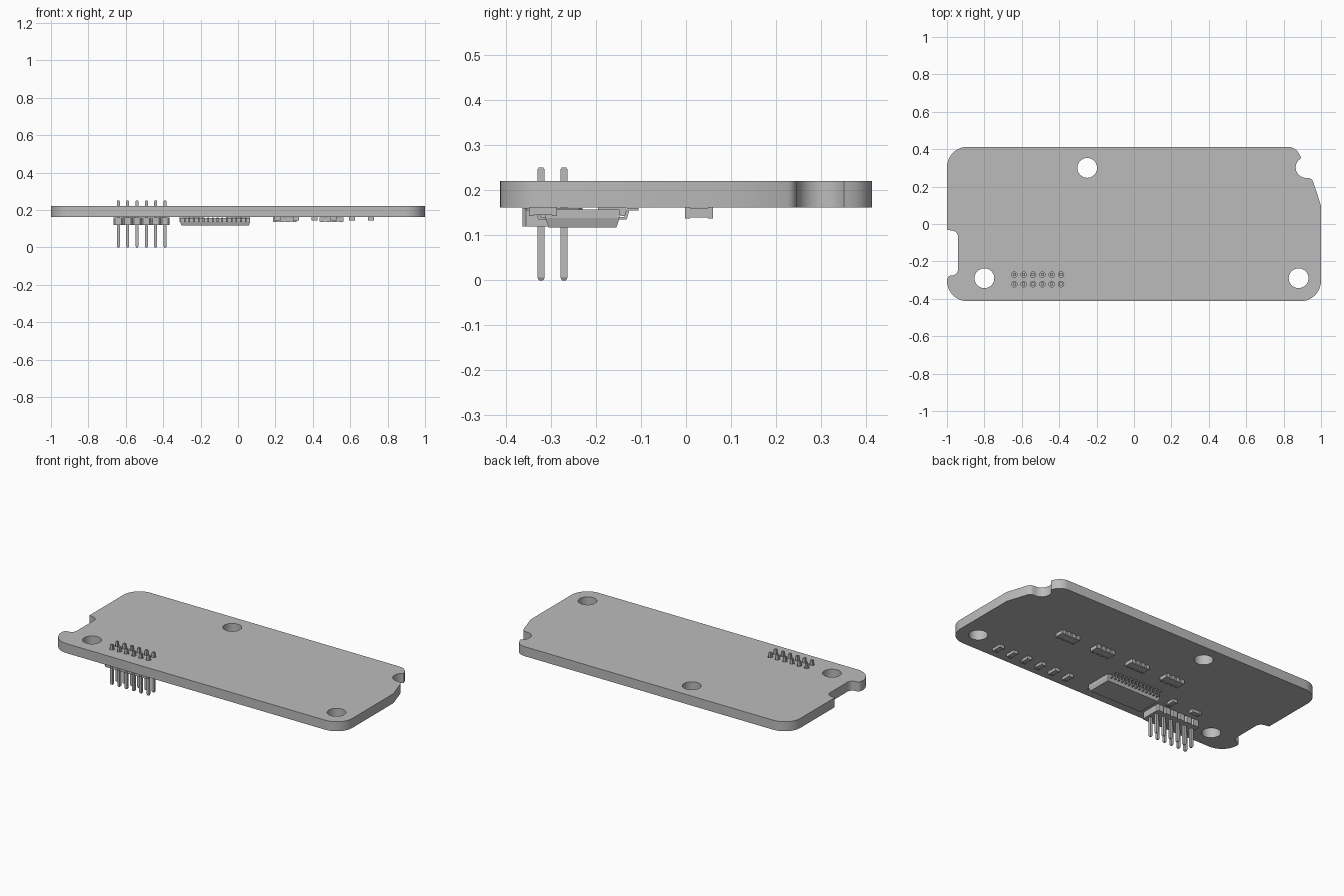
import bpy
import bmesh
from math import sin, cos, radians, tau
from mathutils import Matrix, Vector

if "Cube" in bpy.data.objects:
    bpy.data.objects.remove(bpy.data.objects["Cube"], do_unlink=True)

GREY = (0.5, 0.5, 0.5, 1)
mat = bpy.data.materials.new("plain grey")
mat.use_nodes = True
mat.diffuse_color = GREY
mat.node_tree.nodes["Principled BSDF"].inputs["Base Color"].default_value = GREY

BOTTOM, TOP = 0.162, 0.221      # board faces
PIN_X = [-0.64 + 0.05 * i for i in range(6)]
PIN_Y = [-0.322, -0.271]


def add_object(name, bm):
    bmesh.ops.recalc_face_normals(bm, faces=bm.faces)
    mesh = bpy.data.meshes.new(name)
    bm.to_mesh(mesh)
    bm.free()
    ob = bpy.data.objects.new(name, mesh)
    bpy.context.collection.objects.link(ob)
    mesh.materials.append(mat)
    return ob


def box(bm, x, y, z, taper=1.0):
    """Box from (min, max) pairs; taper shrinks the underside."""
    lo, hi = Vector((x[0], y[0], z[0])), Vector((x[1], y[1], z[1]))
    m = Matrix.Translation((lo + hi) / 2) @ Matrix.Diagonal((*(hi - lo), 1))
    verts = bmesh.ops.create_cube(bm, size=1)["verts"]
    for v in verts:
        if v.co.z < 0:
            v.co.x *= 1 - (1 - taper) * (hi.y - lo.y) / (hi.x - lo.x)
            v.co.y *= taper
    bmesh.ops.transform(bm, matrix=m, verts=verts)


def prism(bm, points, offset):
    """Extrude a flat polygon along the offset."""
    face = bm.faces.new([bm.verts.new(p) for p in points])
    ext = bmesh.ops.extrude_face_region(bm, geom=[face])["geom"]
    bmesh.ops.translate(bm, vec=offset,
                        verts=[g for g in ext if isinstance(g, bmesh.types.BMVert)])


def arc(cx, cy, r, a0, a1, n=10):
    angles = [radians(a0 + (a1 - a0) * i / n) for i in range(n + 1)]
    return [(cx + r * cos(a), cy + r * sin(a)) for a in angles]


# circuit board: outline and drilled holes as one filled flat curve
outline = (arc(-0.89, 0.303, 0.11, 180, 90)
           + arc(0.82, 0.34, 0.073, 90, 20, 6)
           + arc(0.92, 0.302, 0.056, 118, 270, 10)
           + arc(0.93, 0.216, 0.03, 80, 20, 4)
           + [(1, 0.097)]
           + arc(0.89, -0.303, 0.11, 0, -90)
           + arc(-0.89, -0.303, 0.11, 270, 180)
           + arc(-0.972, -0.302, 0.028, 160, 90, 4)
           + arc(-0.975, -0.24, 0.035, -90, 0, 5)
           + arc(-0.975, -0.07, 0.035, 0, 90, 5)
           + [(-1, -0.03)])


def circle(x, y, r, n):
    return [(x + r * cos(tau * i / n), y + r * sin(tau * i / n)) for i in range(n)]


loops = [outline]
loops += [circle(x, y, 0.053, 32) for x, y in [(-0.8, -0.29), (-0.25, 0.3), (0.88, -0.29)]]
loops += [circle(x, y, 0.015, 12) for x in PIN_X for y in PIN_Y]
curve = bpy.data.curves.new("circuit_board", "CURVE")
curve.dimensions = '2D'
curve.fill_mode = 'BOTH'
curve.extrude = (TOP - BOTTOM) / 2
for pts in loops:
    spline = curve.splines.new('POLY')
    spline.points.add(len(pts) - 1)
    for p, (x, y) in zip(spline.points, pts):
        p.co = (x, y, 0, 1)
    spline.use_cyclic_u = True
temp = bpy.data.objects.new("board_curve", curve)
bpy.context.collection.objects.link(temp)
bpy.context.view_layer.update()
mesh = bpy.data.meshes.new_from_object(
    temp.evaluated_get(bpy.context.evaluated_depsgraph_get()))
bm = bmesh.new()
bm.from_mesh(mesh)
bpy.data.objects.remove(temp, do_unlink=True)
bpy.data.meshes.remove(mesh)
bmesh.ops.remove_doubles(bm, verts=bm.verts, dist=0.0001)
bmesh.ops.translate(bm, verts=bm.verts, vec=(0, 0, (TOP + BOTTOM) / 2))
board = add_object("circuit_board", bm)
if not board.data.materials[0]:
    board.data.materials[0] = mat
bpy.ops.object.select_all(action='DESELECT')
board.select_set(True)
bpy.context.view_layer.objects.active = board
bpy.ops.object.shade_smooth_by_angle(angle=radians(30))

# header housing: one chamfered cell per pin column
bm = bmesh.new()
for x in PIN_X:
    h, d, c, y = 0.025, 0.067, 0.008, sum(PIN_Y) / 2
    corner = [(h - c, d), (h, d - c)]
    ring = (corner + [(px, -py) for px, py in reversed(corner)]
            + [(-px, -py) for px, py in corner]
            + [(-px, py) for px, py in reversed(corner)])
    prism(bm, [(x + px, y + py, 0.12) for px, py in ring], (0, 0, 0.04))
add_object("header_housing", bm)

# header pins with tapered tips
bm = bmesh.new()
for x in PIN_X:
    for y in PIN_Y:
        w = 0.008
        box(bm, (x - w, x + w), (y - w, y + w), (0.006, 0.244))
        box(bm, (x - w, x + w), (y - w, y + w), (0, 0.006), 0.6)
        prism(bm, [(x - w, y - w, 0.244), (x + w, y - w, 0.244),
                   (x + w, y + w, 0.244), (x - w, y + w, 0.244)], (0, 0, 0.003))
        box(bm, (x - w * 0.7, x + w * 0.7), (y - w * 0.7, y + w * 0.7), (0.247, 0.25))
add_object("header_pins", bm)

# main chip body and its bent leads
CX, CY = -0.122, -0.23
bm = bmesh.new()
box(bm, (CX - 0.187, CX + 0.187), (CY - 0.082, CY + 0.082), (0.117, 0.138), 0.92)
box(bm, (CX - 0.187, CX + 0.187), (CY - 0.082, CY + 0.082), (0.138, 0.157))
add_object("main_chip", bm)

bm = bmesh.new()
lead = [(0.078, 0.135), (0.098, 0.135), (0.104, 0.155), (0.124, 0.155),
        (0.124, 0.161), (0.099, 0.161), (0.093, 0.141), (0.078, 0.141)]
for i in range(14):
    x = CX + (i - 6.5) * 0.0251
    for side in (-1, 1):
        prism(bm, [(x - 0.0045, CY + side * y, z) for y, z in lead], (0.009, 0, 0))
add_object("main_chip_leads", bm)

# four resistor arrays with four terminals along each long side
bm = bmesh.new()
for x in (-0.25, 0, 0.25, 0.5):
    y = 0.029
    box(bm, (x - 0.064, x + 0.064), (y - 0.025, y + 0.025), (0.139, 0.16))
    for i in range(4):
        tx = x + (i - 1.5) * 0.034
        for side in (-1, 1):
            ys = sorted((y + side * 0.02, y + side * 0.031))
            box(bm, (tx - 0.011, tx + 0.011), ys, (0.137, BOTTOM))
add_object("resistor_arrays", bm)

# small two-ended parts: a row along the front edge and two behind the header
bm = bmesh.new()
parts = [(0.21 + 0.1 * i, -0.318, False) for i in range(6)]
parts += [(-0.41, -0.165, False), (-0.58, -0.165, True)]
for x, y, turned in parts:
    def piece(a, b, w, z):
        long, wide = (a, b), (-w, w)
        dx, dy = (long, wide) if turned else (wide, long)
        box(bm, (x + dx[0], x + dx[1]), (y + dy[0], y + dy[1]), (z, BOTTOM))
    piece(-0.022, 0.022, 0.0145, 0.145)
    piece(-0.031, -0.02, 0.016, 0.143)
    piece(0.02, 0.031, 0.016, 0.143)
add_object("small_components", bm)
